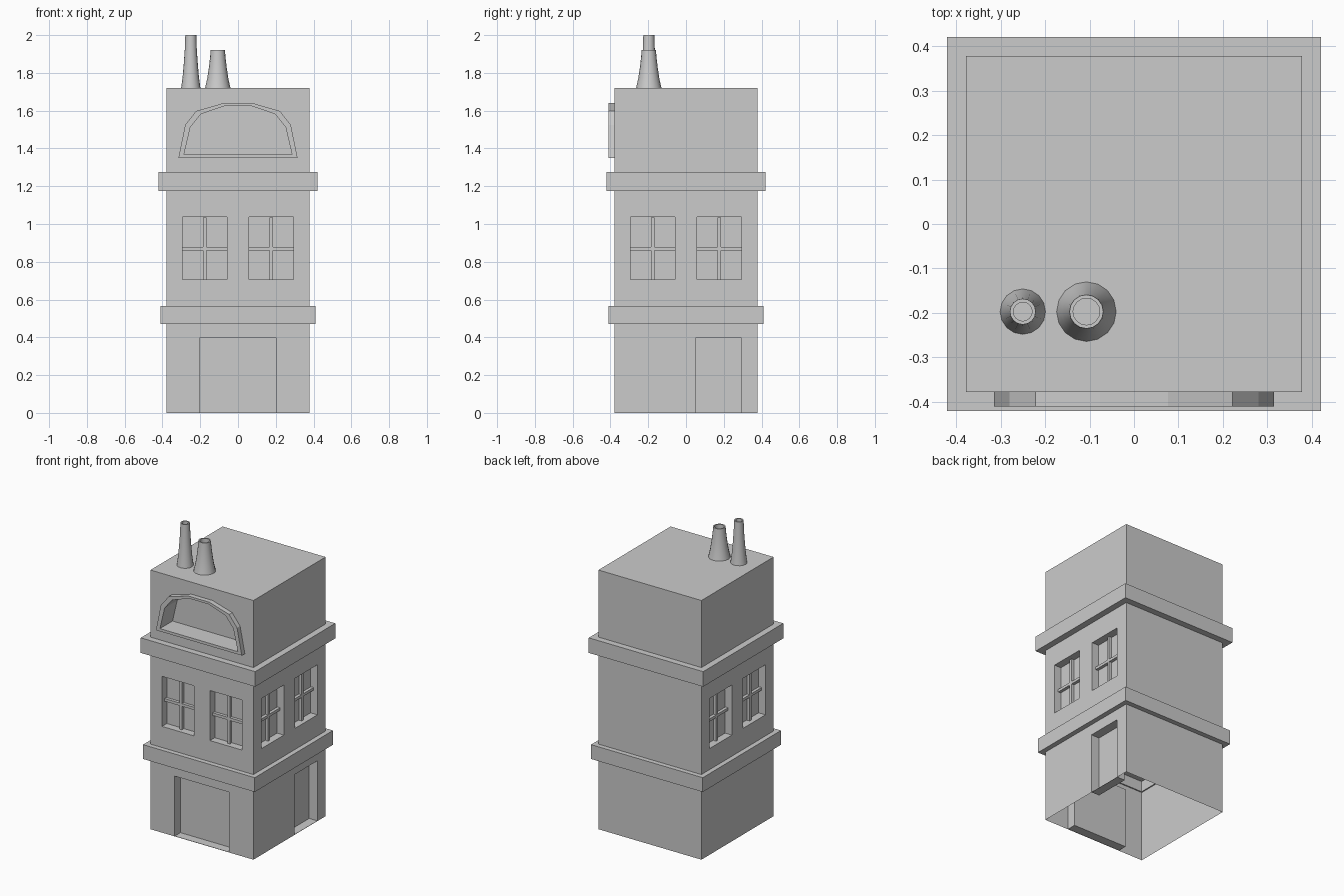
import bpy, bmesh, math
from mathutils import Matrix, Vector

cube = bpy.data.objects.get("Cube")
if cube:
    bpy.data.objects.remove(cube, do_unlink=True)

HALF = 0.378      # half width of the building
ROOF = 1.72

grey = bpy.data.materials.new("plain_grey")
grey.use_nodes = True
grey.diffuse_color = (0.6, 0.6, 0.6, 1)
grey.node_tree.nodes["Principled BSDF"].inputs["Base Color"].default_value = (0.6, 0.6, 0.6, 1)


def finish(name, bm, turn=0.0):
    """Turn a bmesh about the vertical axis and add it to the scene."""
    bm.transform(Matrix.Rotation(turn, 4, 'Z'))
    mesh = bpy.data.meshes.new(name)
    bm.to_mesh(mesh)
    bm.free()
    mesh.materials.append(grey)
    obj = bpy.data.objects.new(name, mesh)
    bpy.context.collection.objects.link(obj)
    return obj


def rect(u0, u1, z0, z1):
    return [(u0, z0), (u1, z0), (u1, z1), (u0, z1)]


def face_towards(bm, verts, target):
    face = bm.faces.new(verts)
    face.normal_update()
    if face.normal.dot(target - face.calc_center_median()) < 0:
        face.normal_flip()


def wall(name, openings, turn):
    """Flat wall sheet with recessed openings given as (outline, depth)."""
    bm = bmesh.new()
    edges, loops = [], []
    for outline in [rect(-HALF, HALF, 0, ROOF)] + [o for o, d in openings]:
        vs = [bm.verts.new((u, -HALF, z)) for u, z in outline]
        edges += [bm.edges.new((v, vs[i - 1])) for i, v in enumerate(vs)]
        loops.append(vs)
    bmesh.ops.triangle_fill(bm, edges=edges, use_beauty=True, normal=(0, -1, 0))
    for face in bm.faces:
        face.normal_update()
        if face.normal.y > 0:
            face.normal_flip()
    for front, (outline, depth) in zip(loops[1:], openings):
        centre = sum((v.co for v in front), Vector()) / len(front)
        back = [bm.verts.new((u, depth - HALF, z)) for u, z in outline]
        for i in range(len(front)):
            face_towards(bm, (front[i - 1], front[i], back[i], back[i - 1]), centre)
        face_towards(bm, back, centre)
    finish(name, bm, turn)


def ring(name, loops):
    """Closed ring skinned over equal-length loops of points."""
    bm = bmesh.new()
    rows = [[bm.verts.new(p) for p in loop] for loop in loops]
    for j, row in enumerate(rows):
        for i in range(len(row)):
            bm.faces.new((rows[j - 1][i - 1], rows[j - 1][i], row[i], row[i - 1]))
    bmesh.ops.recalc_face_normals(bm, faces=bm.faces)
    finish(name, bm)


def slab(name, z, up):
    bm = bmesh.new()
    vs = [bm.verts.new((x, y, z)) for x, y in rect(-HALF, HALF, -HALF, HALF)]
    bm.faces.new(vs if up else vs[::-1])
    finish(name, bm)


def window_bars(name, u, turn):
    """Crossed glazing bars in front of a window pane."""
    bm = bmesh.new()
    for width, height in ((0.018, 0.33), (0.234, 0.018)):
        place = Matrix.Translation((u, 0.038 - HALF, 0.87))
        bmesh.ops.create_cube(bm, size=1, matrix=place @ Matrix.Diagonal((width, 0.02, height, 1)))
    finish(name, bm, turn)


def arch(points):
    return points + [(-u, z) for u, z in reversed(points)]


# Openings
arch_outer = arch([(-0.315, 1.35), (-0.28, 1.524), (-0.222, 1.598), (-0.077, 1.64)])
arch_inner = arch([(-0.286, 1.368), (-0.252, 1.513), (-0.196, 1.582), (-0.07, 1.625)])
windows = [(rect(u - 0.117, u + 0.117, 0.705, 1.037), 0.05) for u in (-0.176, 0.176)]
front_door = (rect(-0.2, 0.2, 0.002, 0.4), 0.06)
side_door = (rect(0.052, 0.292, 0.002, 0.4), 0.06)

# Walls, roof and inner ceiling
QUARTER = math.pi / 2
wall("front_wall", windows + [front_door, (arch_inner, 0.1)], 0)
wall("left_wall", windows + [side_door], QUARTER)
wall("right_wall", windows, -QUARTER)
wall("back_wall", [], math.pi)
slab("roof", ROOF, True)
slab("ceiling", 0.54, False)

# Glazing bars
for side, turn in (("front", 0), ("left", QUARTER), ("right", -QUARTER)):
    for i, u in enumerate((-0.176, 0.176)):
        window_bars(f"{side}_window_bars_{i + 1}", u, turn)

# Ledges around the building
for name, size, low, high in (("lower_ledge", 0.41, 0.47, 0.565),
                              ("upper_ledge", 0.42, 1.175, 1.275)):
    ring(name, [[(x, y, z) for x, y in rect(-h, h, -h, h)]
                for h, z in ((size, low), (size, high), (0.37, high), (0.37, low))])

# Raised frame of the arched panel
ring("arch_frame", [[(u, y, z) for u, z in outline]
                    for outline, y in ((arch_outer, -0.376), (arch_outer, -0.41),
                                       (arch_inner, -0.41), (arch_inner, -0.376))])


# Flared hollow chimneys
def chimney(name, x, profile, sides=16):
    bm = bmesh.new()
    rows = []
    for r, z in profile:
        rows.append([bm.verts.new((x + r * math.cos(a), -0.197 + r * math.sin(a), z))
                     for a in (2 * math.pi * i / sides for i in range(sides))])
    for low, high in zip(rows, rows[1:]):
        for i in range(sides):
            bm.faces.new((low[i - 1], low[i], high[i], high[i - 1]))
    bm.faces.new(rows[-1])
    obj = finish(name, bm)
    bpy.ops.object.select_all(action='DESELECT')
    obj.select_set(True)
    bpy.context.view_layer.objects.active = obj
    bpy.ops.object.shade_smooth_by_angle(angle=math.radians(35))


chimney("tall_chimney", -0.25, [(0.051, ROOF), (0.043, 1.78), (0.037, 1.85), (0.032, 1.92),
                                (0.029, 2.0), (0.021, 2.0), (0.021, 1.9)])
chimney("short_chimney", -0.107, [(0.067, ROOF), (0.056, 1.77), (0.047, 1.83), (0.041, 1.88),
                                  (0.038, 1.92), (0.03, 1.92), (0.03, 1.84)])
